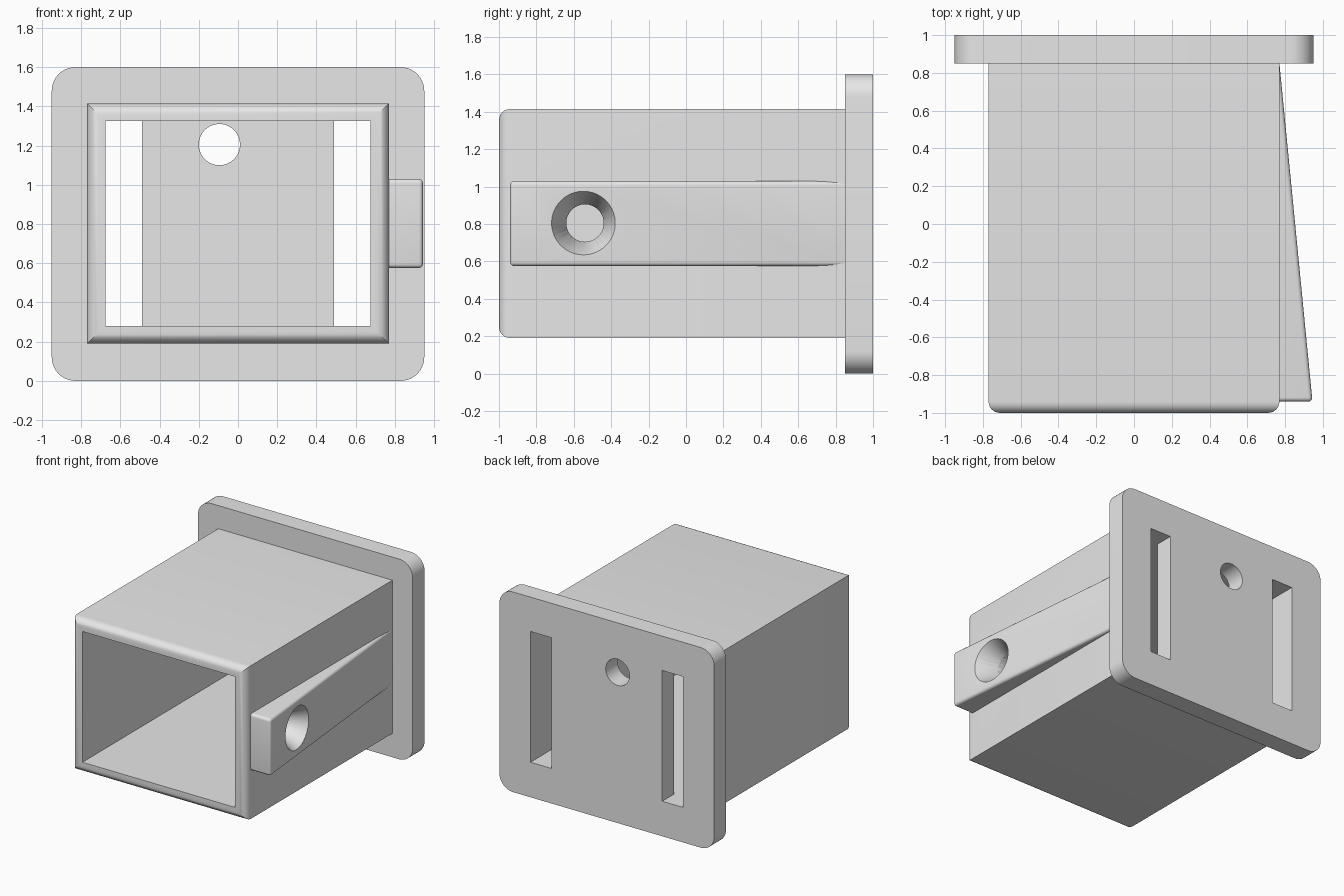
import bpy, bmesh, math
from mathutils import Matrix, Vector

default = bpy.data.objects.get("Cube")
if default:
    bpy.data.objects.remove(default, do_unlink=True)

grey = bpy.data.materials.new("light_grey")
grey.use_nodes = True
grey.diffuse_color = (0.8, 0.8, 0.8, 1)
grey.node_tree.nodes["Principled BSDF"].inputs["Base Color"].default_value = (0.8, 0.8, 0.8, 1)


def finish(name, bm):
    bmesh.ops.recalc_face_normals(bm, faces=bm.faces[:])
    mesh = bpy.data.meshes.new(name)
    bm.to_mesh(mesh)
    bm.free()
    mesh.materials.append(grey)
    obj = bpy.data.objects.new(name, mesh)
    bpy.context.collection.objects.link(obj)
    return obj


def block(name, lo, hi, radius=0, segments=6, edge_rule=None, shape=None):
    """Box between two corners; optionally reshaped and rounded on chosen edges."""
    lo, hi = Vector(lo), Vector(hi)
    bm = bmesh.new()
    bmesh.ops.create_cube(bm, size=1)
    for v in bm.verts:
        v.co = (lo + hi) / 2 + v.co * (hi - lo)
        if shape:
            shape(v)
    if edge_rule:
        edges = [e for e in bm.edges if edge_rule(e.verts[0].co, e.verts[1].co)]
        bmesh.ops.bevel(bm, geom=edges, offset=radius, segments=segments,
                        profile=0.5, affect='EDGES', clamp_overlap=True)
    return finish(name, bm)


def cone(name, centre, axis, r1, r2, depth):
    bm = bmesh.new()
    bmesh.ops.create_cone(bm, cap_ends=True, segments=64, radius1=r1, radius2=r2,
                          depth=depth)
    turn = Vector((0, 0, 1)).rotation_difference(Vector(axis)).to_matrix().to_4x4()
    bm.transform(Matrix.Translation(centre) @ turn)
    return finish(name, bm)


def cut(obj, cutters):
    bpy.context.view_layer.objects.active = obj
    for c in cutters:
        c.hide_render = True
        mod = obj.modifiers.new("cut", 'BOOLEAN')
        mod.operation = 'DIFFERENCE'
        mod.solver = 'EXACT'
        mod.object = c
        bpy.ops.object.modifier_apply(modifier=mod.name)


# Back flange with rounded corners
flange = block("flange", (-0.95, 0.85, 0), (0.95, 1, 1.6), 0.12, 10,
               lambda a, b: abs(a.y - b.y) > 0.1)

# Hollow sleeve with a rounded front rim
tube = block("sleeve", (-0.77, -1, 0.19), (0.77, 0.85, 1.415), 0.06, 6,
             lambda a, b: a.y < -0.9 and b.y < -0.9)


# Tapered side rib, its base sunk into the sleeve wall
def taper(v):
    if v.co.x > 0.8 and v.co.y > 0:
        v.co.x = 0.768


rib = block("side_rib", (0.72, -0.94, 0.575), (0.945, 0.87, 1.03), 0.022, 5,
            lambda a, b: (a.x > 0.73 or b.x > 0.73) and (a.y < 0 or b.y < 0), taper)

# Cutters
cavity = block("cavity_cutter", (-0.675, -1.2, 0.28), (0.675, 1.2, 1.325))
slots = [block("slot_cutter", (min(s * 0.49, s * 0.675), 0.7, 0.28),
               (max(s * 0.49, s * 0.675), 1.2, 1.325)) for s in (-1, 1)]
pin_hole = cone("pin_hole_cutter", (-0.095, 0.9, 1.205), (0, 1, 0), 0.105, 0.105, 0.6)
bolt_hole = cone("bolt_hole_cutter", (0.8, -0.54, 0.805), (1, 0, 0), 0.1, 0.1, 0.4)
countersink = cone("countersink_cutter", (0.85, -0.54, 0.805), (1, 0, 0),
                   0.064, 0.218, 0.3)

cut(flange, slots + [pin_hole])
cut(tube, [cavity, bolt_hole])
cut(rib, [bolt_hole, countersink])
for c in slots + [cavity, pin_hole, bolt_hole, countersink]:
    bpy.data.objects.remove(c, do_unlink=True)

# Smooth the rounds, keep the hard edges
bpy.ops.object.select_all(action='DESELECT')
for obj in (flange, tube, rib):
    obj.select_set(True)
bpy.context.view_layer.objects.active = flange
bpy.ops.object.shade_smooth_by_angle(angle=math.radians(30))
